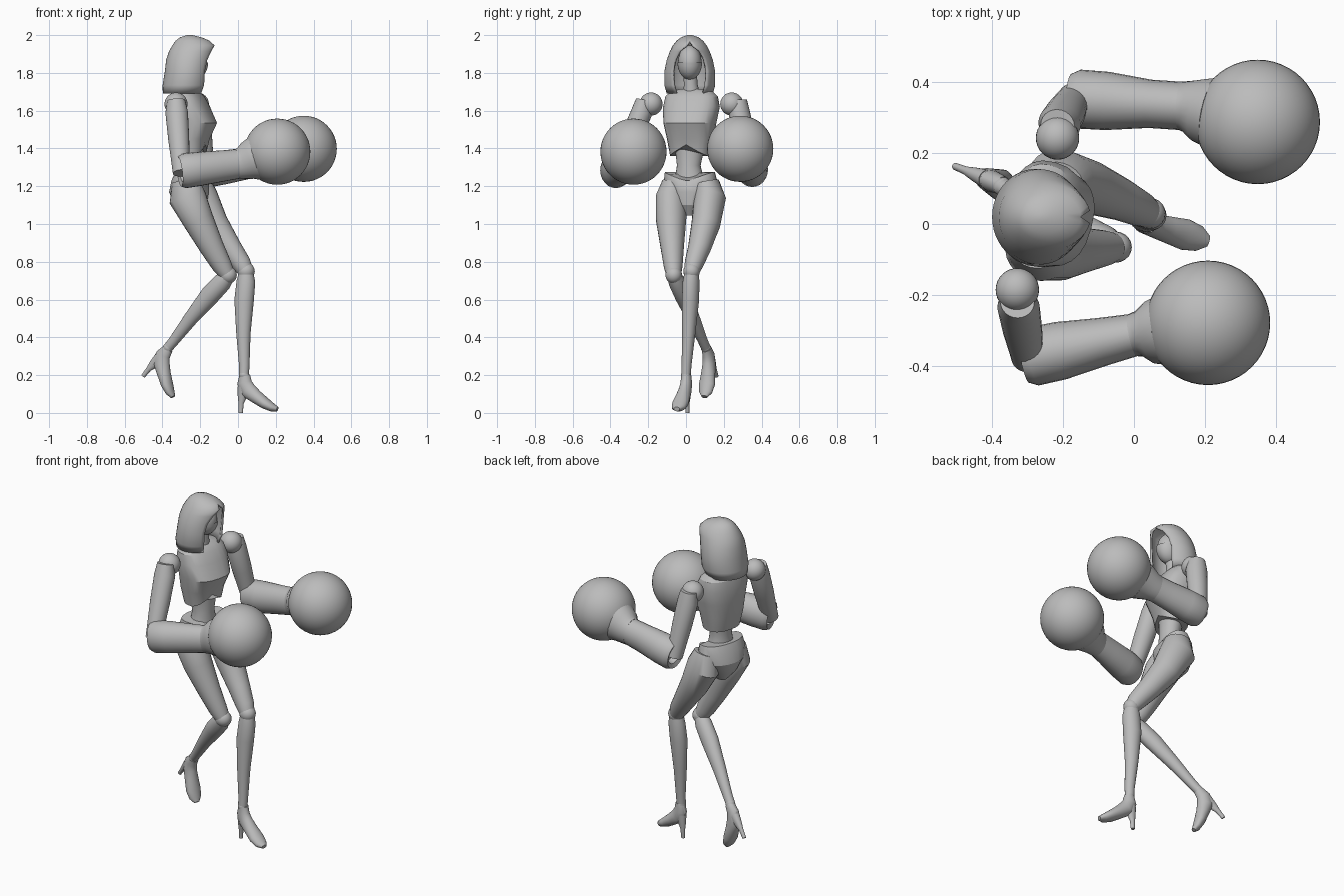
import bpy, bmesh, math
from mathutils import Vector, Matrix

if "Cube" in bpy.data.objects:
    bpy.data.objects.remove(bpy.data.objects["Cube"])

grey = bpy.data.materials.new("plain_grey")
grey.use_nodes = True
grey.diffuse_color = (0.5, 0.5, 0.5, 1)
grey.node_tree.nodes["Principled BSDF"].inputs["Base Color"].default_value = (0.5, 0.5, 0.5, 1)

UP = Vector((0, 0, 1))
YAW = math.radians(-15)
FORWARD = Vector((math.cos(YAW), math.sin(YAW), 0))
LEFT = UP.cross(FORWARD)


def finish(name, bm, angle=35):
    bmesh.ops.recalc_face_normals(bm, faces=bm.faces)
    mesh = bpy.data.meshes.new(name)
    bm.to_mesh(mesh)
    bm.free()
    mesh.materials.append(grey)
    mesh.shade_smooth()
    mesh.set_sharp_from_angle(angle=math.radians(angle))
    ob = bpy.data.objects.new(name, mesh)
    bpy.context.collection.objects.link(ob)
    return ob


def tube(name, rings, ref=FORWARD, sides=24, power=1.0, axis=None, angle=35):
    """Loft of (centre, side radius, ref radius) rings, capped at both ends."""
    bm = bmesh.new()
    pts = [Vector(r[0]) for r in rings]
    loops = []
    for i, (_, ra, rb) in enumerate(rings):
        d = axis or (pts[min(i + 1, len(pts) - 1)] - pts[max(i - 1, 0)]).normalized()
        b = (ref - d * ref.dot(d)).normalized()
        a = d.cross(b)
        loop = []
        for k in range(sides):
            c, s = math.cos(math.tau * k / sides), math.sin(math.tau * k / sides)
            c, s = [math.copysign(abs(v) ** power, v) for v in (c, s)]
            loop.append(bm.verts.new(pts[i] + a * ra * c + b * rb * s))
        loops.append(loop)
    for lo, hi in zip(loops, loops[1:]):
        for k in range(sides):
            j = (k + 1) % sides
            bm.faces.new((lo[k], lo[j], hi[j], hi[k]))
    bm.faces.new(loops[0])
    bm.faces.new(loops[-1])
    return finish(name, bm, angle)


def ball(name, centre, size, segments=32):
    bm = bmesh.new()
    bmesh.ops.create_uvsphere(bm, u_segments=segments, v_segments=segments // 2, radius=1)
    bm.transform(Matrix.Translation(centre) @ Matrix.Diagonal((*size, 1)))
    return finish(name, bm)


def body(name, rows, power):
    """Upright loft from rows of (z, x, y, front, back, half width)."""
    rings = []
    for z, x, y, front, back, half in rows:
        centre = Vector((x, y, z)) + FORWARD * (front - back) / 2
        rings.append((centre, half, (front + back) / 2))
    return tube(name, rings, power=power, axis=UP, angle=25)


def notch(ob, z, centre, half, depth):
    """Raise or lower the front middle of one rim into a V."""
    for v in ob.data.vertices:
        offset = v.co - Vector(centre)
        if abs(v.co.z - z) < 0.002 and offset.dot(FORWARD) > 0:
            v.co.z += depth * max(0, 1 - abs(offset.dot(LEFT)) / half)


# Torso
chest = body("chest", [
    (1.36, -.245, .02, .075, .085, .105),
    (1.45, -.25, .022, .095, .10, .122),
    (1.535, -.255, .025, .14, .105, .138),
    (1.62, -.265, .03, .11, .10, .15),
    (1.675, -.27, .03, .085, .085, .14),
    (1.70, -.27, .03, .06, .065, .115),
    (1.715, -.27, .03, .035, .04, .06)], .8)
notch(chest, 1.36, (-.245, .02, 0), .105, .06)
body("waist", [
    (1.18, -.245, .018, .07, .075, .10),
    (1.25, -.24, .016, .06, .065, .075),
    (1.31, -.24, .014, .055, .06, .063),
    (1.38, -.243, .018, .06, .065, .075),
    (1.45, -.25, .02, .07, .07, .09)], 1)
pelvis = body("pelvis", [
    (1.045, -.24, .025, .04, .05, .025),
    (1.10, -.245, .025, .08, .095, .075),
    (1.17, -.247, .024, .088, .115, .125),
    (1.23, -.247, .022, .085, .10, .143),
    (1.275, -.247, .02, .076, .078, .135)], .9)
notch(pelvis, 1.275, (-.247, .02, 0), .135, -.05)

# Head, lower mask and neck
tube("neck", [((-.265, .03, 1.66), .05, .05), ((-.255, .025, 1.74), .036, .036),
              ((-.25, .02, 1.82), .036, .036)])
ball("head", (-.24, .02, 1.855), (.075, .062, .09))
mask = ball("face_mask", (-.236, .02, 1.855), (.078, .065, .092))
bm = bmesh.new()
bm.from_mesh(mask.data)
bmesh.ops.delete(bm, context="FACES",
                 geom=[f for f in bm.faces if f.calc_center_median().z > 1.86])
bm.to_mesh(mask.data)
bm.free()

# Hood: arcs wrapped round the back of the head, open at the front
bm = bmesh.new()
arcs = []
STEPS = 36
for z, x, rx, ry, sweep in [
        (1.69, -.285, .113, .122, 2.5), (1.735, -.275, .124, .135, 2.45),
        (1.81, -.265, .122, .134, 2.4), (1.87, -.257, .123, .122, 2.45),
        (1.915, -.245, .12, .105, 2.62), (1.945, -.235, .113, .09, 2.95),
        (1.97, -.24, .09, .07, math.pi), (1.988, -.25, .058, .047, math.pi),
        (2.0, -.255, .015, .012, math.pi)]:
    arc = []
    for k in range(STEPS + 1):
        t = math.pi + sweep * (2 * k / STEPS - 1)
        arc.append(bm.verts.new((x + rx * math.cos(t), .02 + ry * math.sin(t), z)))
    arcs.append(arc)
for lo, hi in zip(arcs, arcs[1:]):
    for k in range(STEPS):
        bm.faces.new((lo[k], lo[k + 1], hi[k + 1], hi[k]))
bm.faces.new(arcs[-1][:-1])
bmesh.ops.remove_doubles(bm, verts=bm.verts, dist=.0005)
hood = finish("hood", bm, 50)
thick = hood.modifiers.new("cloth", "SOLIDIFY")
thick.thickness = .012
thick.offset = -1

# Arms
ARMS = {
    "right": (-1, (-.328, -.185, 1.635), (-.295, -.375, 1.28), (.0, -.312, 1.318), (.208, -.278, 1.383), .06),
    "left": (1, (-.215, .242, 1.635), (-.165, .352, 1.285), (.135, .332, 1.335), (.348, .287, 1.398), .068),
}
for side, (sign, shoulder, elbow, wrist, fist, slim) in ARMS.items():
    s, e, w, g = map(Vector, (shoulder, elbow, wrist, fist))
    ball(side + "_shoulder", s, (.061, .061, .061))
    top = s + Vector((0, sign * .03, .0))
    low = e + Vector((-.005, 0, -.01))
    tube(side + "_upper_arm", [
        (top + Vector((0, sign * .005, .02)), .045, .048), (top.lerp(low, .12), .056, .06),
        (top.lerp(low, .5), .054, .056), (top.lerp(low, .85), .047, .048), (low, .045, .045)])
    d = (w - e).normalized()
    tube(side + "_forearm", [
        (e + d * .03, .045, .05), (e - d * .005, .05, .055), (e - d * .015, .07, .08),
        (e + d * .01, .083, .092), (e.lerp(w, .3), .082, .09),
        (e.lerp(w, .7), .068, .083), (w, slim, .078)], ref=UP, axis=d)
    tube(side + "_cuff", [
        (w - d * .005, slim, .08), (w + d * .02, slim + .006, .085),
        (w.lerp(g, .24), .09, .10), (w.lerp(g, .4), .10, .115)], ref=UP)
    ball(side + "_glove", g, (.175, .175, .175), 48)

# Legs
LEGS = {
    "right": ([((-.275, -.06, 1.22), .065, .075), ((-.268, -.076, 1.14), .083, .10),
               ((-.21, -.079, 1.02), .08, .082), ((-.14, -.073, .88), .062, .065),
               ((-.085, -.068, .78), .05, .053), ((-.06, -.066, .74), .042, .042)],
              (-.052, -.065, .73), (-.37, .105, .345)),
    "left": ([((-.215, .11, 1.22), .065, .075), ((-.205, .127, 1.14), .083, .10),
              ((-.13, .105, 1.0), .076, .08), ((-.04, .07, .87), .06, .062),
              ((.018, .042, .79), .05, .052), ((.038, .032, .755), .042, .042)],
             (.043, .03, .75), (.032, .0, .2)),
}
for side, (thigh, knee, ankle) in LEGS.items():
    tube(side + "_thigh", thigh)
    ball(side + "_knee", knee, (.046, .044, .046), 20)
    k, a = Vector(knee), Vector(ankle)
    bow = FORWARD * -.008
    tube(side + "_shin", [
        (k.lerp(a, .02), .038, .04), (k.lerp(a, .1), .044, .05),
        (k.lerp(a, .28) + bow, .045, .052), (k.lerp(a, .6) + bow, .035, .038),
        (k.lerp(a, .9), .026, .028), (a, .025, .026)])
    ball(side + "_ankle", a, (.027, .027, .027), 16)

# High heeled shoes, modelled flat then posed about the heel tip
for side, tip, yaw, pitch in [("right", (-.51, .165, .2), -22, 38), ("left", (.005, .01, 0), -16, 0)]:
    pose = (Matrix.Translation(tip) @ Matrix.Rotation(math.radians(yaw), 4, "Z")
            @ Matrix.Rotation(math.radians(pitch), 4, "Y"))
    ahead = Vector((1, 0, .3))
    shoe = tube(side + "_shoe", [
        ((.033, 0, .205), .026, .027), ((.03, 0, .16), .03, .04),
        ((.052, 0, .118), .033, .044), ((.095, 0, .085), .038, .036),
        ((.145, 0, .05), .044, .03), ((.185, 0, .028), .036, .022),
        ((.212, 0, .02), .016, .012)], ref=ahead)
    heel = tube(side + "_heel", [
        ((.03, 0, .14), .028, .036), ((.02, 0, .09), .02, .026),
        ((.012, 0, .05), .012, .014), ((.01, 0, 0), .01, .011)], ref=ahead, axis=-UP)
    for part in (shoe, heel):
        part.data.transform(pose)
